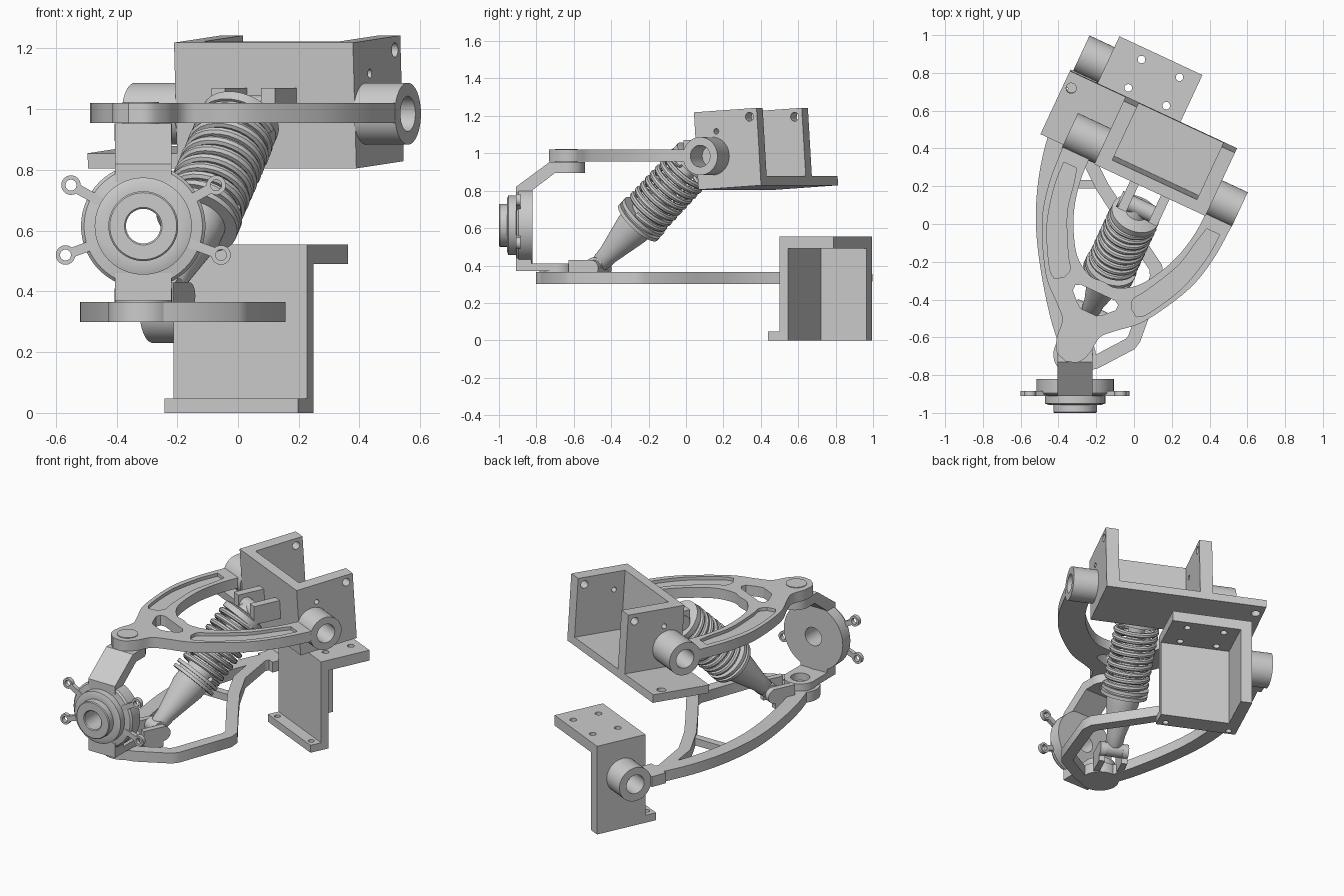
import bpy, bmesh
from math import sin, cos, pi, atan2, radians, hypot
from mathutils import Matrix, Vector

if "Cube" in bpy.data.objects:
    bpy.data.objects.remove(bpy.data.objects["Cube"])

T = lambda x, y, z: Matrix.Translation((x, y, z))
R = lambda deg, axis: Matrix.Rotation(radians(deg), 4, axis)
I = Matrix.Identity(4)
F = R(-25, 'Z')                      # chassis frame: u along the pivots, v inboard


def finish(name, bm, M):
    bmesh.ops.remove_doubles(bm, verts=bm.verts, dist=1e-5)
    bmesh.ops.recalc_face_normals(bm, faces=bm.faces)
    me = bpy.data.meshes.new(name)
    bm.to_mesh(me)
    bm.free()
    ob = bpy.data.objects.new(name, me)
    bpy.context.collection.objects.link(ob)
    ob.matrix_world = M
    return ob


def prism(name, pts, z0, z1, M=I):
    bm = bmesh.new()
    f = bm.faces.new([bm.verts.new((p[0], p[1], z0)) for p in pts])
    g = bmesh.ops.extrude_face_region(bm, geom=[f])['geom']
    bmesh.ops.translate(bm, vec=(0, 0, z1 - z0),
                        verts=[v for v in g if isinstance(v, bmesh.types.BMVert)])
    return finish(name, bm, M)


def box(name, lo, hi, M=I):
    return prism(name, [(lo[0], lo[1]), (hi[0], lo[1]), (hi[0], hi[1]), (lo[0], hi[1])], lo[2], hi[2], M)


def lathe(name, prof, M=I, n=40):
    bm = bmesh.new()
    rows = [[bm.verts.new((r * cos(2 * pi * i / n), r * sin(2 * pi * i / n), h)) for r, h in prof] for i in range(n)]
    m = len(prof)
    for i in range(n):
        a, b = rows[i], rows[(i + 1) % n]
        for j in range(m):
            k = (j + 1) % m
            if prof[j][0] or prof[k][0]:
                bm.faces.new((a[j], b[j], b[k], a[k]))
    bmesh.ops.dissolve_degenerate(bm, edges=bm.edges, dist=1e-6)
    return finish(name, bm, M)


def tube(name, ro, ri, h0, h1, M=I):
    return lathe(name, [(ri, h0), (ro, h0), (ro, h1), (ri, h1)], M)


def smooth(pts, n=6):
    P = [Vector(p) for p in pts]
    P = [2 * P[0] - P[1]] + P + [2 * P[-1] - P[-2]]
    out = []
    for a, b, c, d in zip(P, P[1:], P[2:], P[3:]):
        for i in range(n):
            t = i / n
            out.append(0.5 * (2 * b + (c - a) * t + (2 * a - 5 * b + 4 * c - d) * t * t + (3 * b - a - 3 * c + d) * t ** 3))
    return out + [P[-2]]


def band(name, pts, w, z0, z1, M=I):
    P = [Vector(p) for p in pts]
    left, right = [], []
    for i, p in enumerate(P):
        a = (p - P[i - 1]).normalized() if i else (P[1] - p).normalized()
        b = (P[i + 1] - p).normalized() if i < len(P) - 1 else a
        t = (a + b).normalized()
        nrm = Vector((-t.y, t.x)) * (w / 2 / max(0.5, t.dot(a)))
        left.append(p + nrm)
        right.append(p - nrm)
    return prism(name, left + right[::-1], z0, z1, M)


def cut(ob, cutters):
    bpy.context.view_layer.objects.active = ob
    for c in cutters:
        md = ob.modifiers.new('cut', 'BOOLEAN')
        md.operation, md.solver, md.object = 'DIFFERENCE', 'EXACT', c
        bpy.context.view_layer.update()
        bpy.ops.object.modifier_apply(modifier=md.name)
        bpy.data.objects.remove(c)


def drill(r, h0, h1, M):
    return lathe('cutter', [(0, h0), (r, h0), (r, h1), (0, h1)], M, 20)


def mirrored(half, u):
    return [(u + s, v) for s, v in half] + [(u - s, v) for s, v in reversed(half) if s > 1e-4]


ALONG_U = R(90, 'Y')
FACE = R(90, 'X')                    # local z points to the front

# upper chassis bracket, slightly tilted
B = F @ T(0, .225, .805) @ R(3.7, 'X')
floor = box('upper_bracket_floor', (-.65, 0, 0), (.325, .37, .05), B)
cut(floor, [drill(.027, -.1, .2, B @ T(-.605, .29, 0)), drill(.027, -.1, .2, B @ T(.285, .33, 0))])
box('upper_bracket_front', (-.325, 0, 0), (.325, .06, .415), B)
for side, u in (('left', -.325), ('right', .247)):
    w = box('upper_bracket_wall_' + side, (u, 0, 0), (u + .078, .37, .415), B)
    cut(w, [drill(.024, -.1, .2, B @ T(u, .325, .37) @ ALONG_U),
            drill(.015, -.1, .2, B @ T(u, .125, .305) @ ALONG_U)])

# lower chassis bracket
box('lower_bracket_front', (-.49, .55, 0), (-.005, .60, .555), F)
box('lower_bracket_wall', (-.49, .55, 0), (-.42, .868, .555), F)
top = box('lower_bracket_top', (-.49, .55, .49), (-.005, .868, .555), F)
cut(top, [drill(.02, .4, .7, F @ T(u, v, 0)) for u in (-.332, -.11) for v in (.64, .806)])
foot = box('lower_bracket_foot', (-.49, .48, 0), (-.005, .56, .047), F)
cut(foot, [drill(.018, -.1, .2, F @ T(u, .514, 0)) for u in (-.44, -.055)])

# pivot tubes
tube('upper_pivot_right', .102, .058, .325, .475, F @ T(0, .305, .985) @ ALONG_U)
tube('upper_pivot_left', .102, .058, -.517, -.325, F @ T(0, .305, .985) @ ALONG_U)
tube('lower_pivot', .105, .058, -.635, -.485, F @ T(0, .70, .335) @ ALONG_U)

# upper control arm, symmetric about u = -0.02
UC = -.02
outer = smooth([(0, -.812), (.065, -.785), (.097, -.715), (.11, -.62), (.17, -.555), (.29, -.44),
                (.425, -.2), (.478, 0), (.495, .225)])
arm = prism('upper_control_arm', mirrored(outer, UC), .955, 1.02, F)
inner = smooth([(0, -.345), (.08, -.345), (.19, -.27), (.29, -.09), (.335, .1), (.34, .3)])
hole = [(0, -.525), (.045, -.525), (.075, -.505), (.125, -.455), (.125, -.425), (.1, -.41), (0, -.41)]
cutters = [prism('cutter', mirrored(inner, UC), .8, 1.2, F), prism('cutter', mirrored(hole, UC), .8, 1.2, F)]
for sgn in (-1, 1):
    g_out = smooth([(.24, -.44), (.29, -.395), (.395, -.2), (.445, 0), (.455, .14)])
    g_in = smooth([(.38, .14), (.36, .06), (.325, -.1), (.23, -.29), (.185, -.36), (.195, -.41)])
    cutters.append(prism('cutter', [(UC + sgn * s, v) for s, v in g_out + g_in], 1.0, 1.1, F))
cut(arm, cutters)
lathe('upper_ball_joint', [(0, .94), (.06, .94), (.06, 1.024), (0, 1.024)], F @ T(UC, -.715, 0))

# lower control arm
Z0, Z1 = .30, .365
band('lower_arm_main_leg', smooth([(-.335, -.68), (-.4, -.48), (-.455, -.2), (-.475, .05), (-.45, .3),
                                   (-.385, .53), (-.265, .79)]), .09, Z0, Z1)
band('lower_arm_brace', [(-.30, -.755), (-.2, -.73), (-.02, -.635), (.0, -.61), (.12, -.28), (.115, -.23),
                         (-.06, .03), (-.17, .2), (-.27, .40), (-.31, .66)], .07, Z0, Z1)
band('lower_arm_crossbar', [(-.46, .21), (-.15, .21)], .045, Z0 + .01, Z1 - .01)
band('lower_arm_root', [(-.265, .79), (-.3, .70)], .15, Z0, Z1)
lathe('lower_arm_hub', [(0, Z0), (.112, Z0), (.112, Z1), (0, Z1)], T(-.315, -.69, 0))

# steering knuckle
SIDE = T(-.405, 0, 0) @ Matrix(((0, 0, 1, 0), (1, 0, 0, 0), (0, 1, 0, 0), (0, 0, 0, 1)))
prism('knuckle_upper', [(-.91, .76), (-.91, .82), (-.73, .953), (-.64, .953), (-.64, .895), (-.7, .895),
                        (-.825, .80), (-.825, .76)], 0, .186, SIDE)
prism('knuckle_lower', [(-.91, .46), (-.91, .37), (-.76, .37), (-.76, .41), (-.825, .41), (-.825, .46)], 0, .186, SIDE)
tube('knuckle_upper_eye', .094, .045, .895, .953, T(-.312, -.635, 0))
tube('knuckle_lower_eye', .094, .055, .365, .41, T(-.312, -.69, 0))
for x in (-.405, -.259):
    box('knuckle_lower_web', (x, -.8, .37), (x + .04, -.69, .41))
lathe('knuckle_hub', [(.057, 0), (.205, 0), (.205, .075), (.195, .085), (.16, .09), (.16, .13), (.14, .137), (.115, .137),
                      (.115, .175), (.11, .18), (.062, .18), (.057, .175)], T(-.312, -.82, .615) @ FACE, 56)
for x, z in ((-.55, .75), (-.568, .52), (-.072, .75), (-.056, .52)):
    d = Vector((x + .312, (z - .615))).normalized()
    c = Vector((x, z))
    band('caliper_tab', [c - d * .12, c - d * .021], .032, .885, .91, FACE)
    tube('caliper_tab_eye', .032, .018, .885, .91, T(x, 0, z) @ FACE)

# shock absorber lying in the chassis frame
V0, H0, DV, DZ = -.53, .395, .62, .605
S = F @ T(-.015, V0, H0) @ Matrix.Rotation(-atan2(DV, DZ), 4, 'X')
L = hypot(DV, DZ)
lathe('shock_body', [(0, .0), (.035, .0), (.05, .03), (.055, .09), (.098, .29), (.098, .335), (.14, .335), (.14, .355),
                     (.115, .355), (.115, .37), (.14, .37), (.14, .39), (.085, .39), (.085, .5), (.05, .5), (.05, .78),
                     (.132, .78), (.132, .815), (.10, .825), (.06, .83), (.045, L), (0, L)], S)
cu = bpy.data.curves.new('shock_spring', 'CURVE')
cu.dimensions, cu.bevel_depth, cu.bevel_resolution = '3D', .0165, 2
turns, per = 9, 28
sp = cu.splines.new('POLY')
sp.points.add(turns * per)
for i, p in enumerate(sp.points):
    a = 2 * pi * i / per
    p.co = (.12 * cos(a), .12 * sin(a), .4 + .37 * i / (turns * per), 1)
cu.use_fill_caps = True
spring = bpy.data.objects.new('shock_spring', cu)
bpy.context.collection.objects.link(spring)
spring.matrix_world = S
bpy.context.view_layer.objects.active = spring
spring.select_set(True)
bpy.ops.object.convert(target='MESH')

# shock eyes and clevis lugs
lathe('shock_upper_eye', [(0, -.12), (.045, -.12), (.045, .12), (0, .12)], F @ T(-.005, V0 + DV, H0 + DZ) @ ALONG_U)
lathe('shock_lower_eye', [(0, -.05), (.048, -.05), (.048, .05), (0, .05)], F @ T(-.015, V0, H0) @ ALONG_U)
for s in (-1, 1):
    box('upper_clevis_lug', (.09 * s - .025, .04, .955), (.09 * s + .025, .225, 1.07), F)
    u = -.015 + .068 * s
    box('lower_clevis_lug', (u - .018, -.66, Z0 + .005), (u + .018, V0, .43), F)
    lathe('lower_clevis_eye', [(.0, -.018), (.045, -.018), (.045, .018), (.0, .018)], F @ T(u, V0, .385) @ ALONG_U)

# smooth round faces, keep edges crisp
bpy.ops.object.select_all(action='DESELECT')
for ob in bpy.context.scene.objects:
    if ob.type == 'MESH':
        ob.select_set(True)
        bpy.context.view_layer.objects.active = ob
bpy.ops.object.shade_smooth_by_angle(angle=radians(30))
